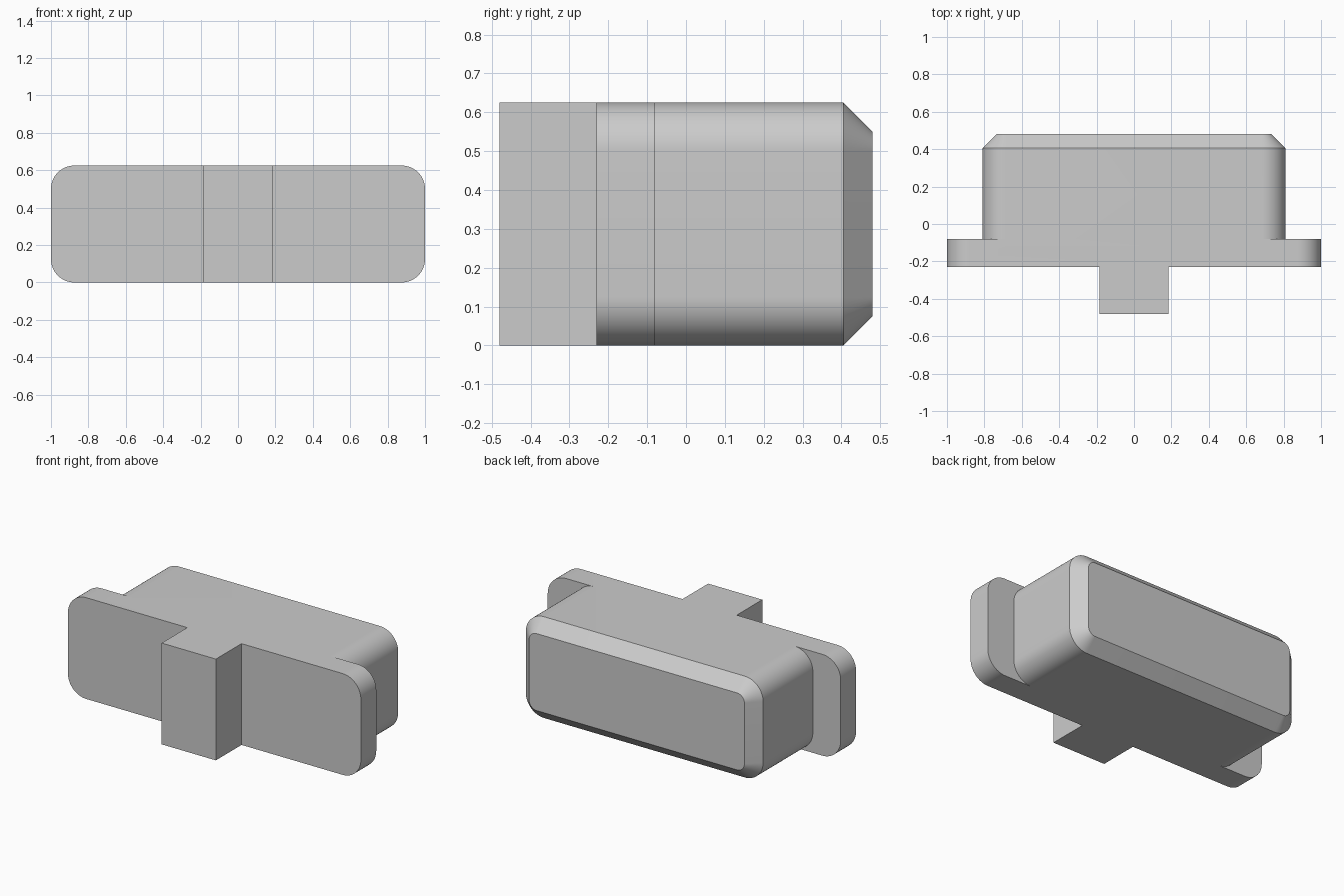
import bpy
import bmesh
from math import sin, cos, pi

cube = bpy.data.objects.get("Cube")
if cube:
    bpy.data.objects.remove(cube, do_unlink=True)

HEIGHT = 0.625
RADIUS = 0.125
MID = HEIGHT / 2

grey = bpy.data.materials.new("light grey")
grey.use_nodes = True
grey.diffuse_color = (0.6, 0.6, 0.6, 1)
grey.node_tree.nodes["Principled BSDF"].inputs["Base Color"].default_value = (0.6, 0.6, 0.6, 1)


def outline(half_x, half_z, radius, steps=16):
    """Rounded rectangle in x and z, or a plain one when radius is 0."""
    if radius == 0:
        steps = 0
    points = []
    for i, (sx, sz) in enumerate([(1, 1), (-1, 1), (-1, -1), (1, -1)]):
        for k in range(steps + 1):
            a = (i + (k / steps if steps else 0)) * pi / 2
            points.append((sx * (half_x - radius) + radius * cos(a),
                           MID + sz * (half_z - radius) + radius * sin(a)))
    return points


def loft(name, sections):
    """Closed solid through sections of (y, half_x, half_z, radius)."""
    bm = bmesh.new()
    rings = [[bm.verts.new((x, y, z)) for x, z in outline(hx, hz, r)]
             for y, hx, hz, r in sections]
    for a, b in zip(rings, rings[1:]):
        for i in range(len(a)):
            j = (i + 1) % len(a)
            bm.faces.new((a[i], a[j], b[j], b[i]))
    bm.faces.new(rings[0])
    bm.faces.new(rings[-1])
    bmesh.ops.recalc_face_normals(bm, faces=bm.faces)
    mesh = bpy.data.meshes.new(name)
    bm.to_mesh(mesh)
    bm.free()
    mesh.materials.append(grey)
    obj = bpy.data.objects.new(name, mesh)
    bpy.context.collection.objects.link(obj)
    return obj


# Wide rounded plate
plug = loft("plug", [(-0.23, 1, MID, RADIUS), (-0.08, 1, MID, RADIUS)])

# Rounded block with a chamfered back
chamfer = 0.075
block = loft("block", [
    (-0.15, 0.81, MID, RADIUS),
    (0.48 - chamfer, 0.81, MID, RADIUS),
    (0.48, 0.81 - chamfer, MID - chamfer, RADIUS - chamfer)])

# Square front post
post = loft("post", [(-0.48, 0.185, MID, 0), (-0.18, 0.185, MID, 0)])

# Join the parts into one solid
bpy.context.view_layer.objects.active = plug
for part in (block, post):
    union = plug.modifiers.new("join", "BOOLEAN")
    union.operation = "UNION"
    union.solver = "EXACT"
    union.object = part
    bpy.ops.object.modifier_apply(modifier=union.name)
    bpy.data.objects.remove(part, do_unlink=True)

# Smooth corners, sharp edges
bpy.ops.object.select_all(action="DESELECT")
plug.select_set(True)
bpy.ops.object.shade_smooth_by_angle(angle=pi / 6)
